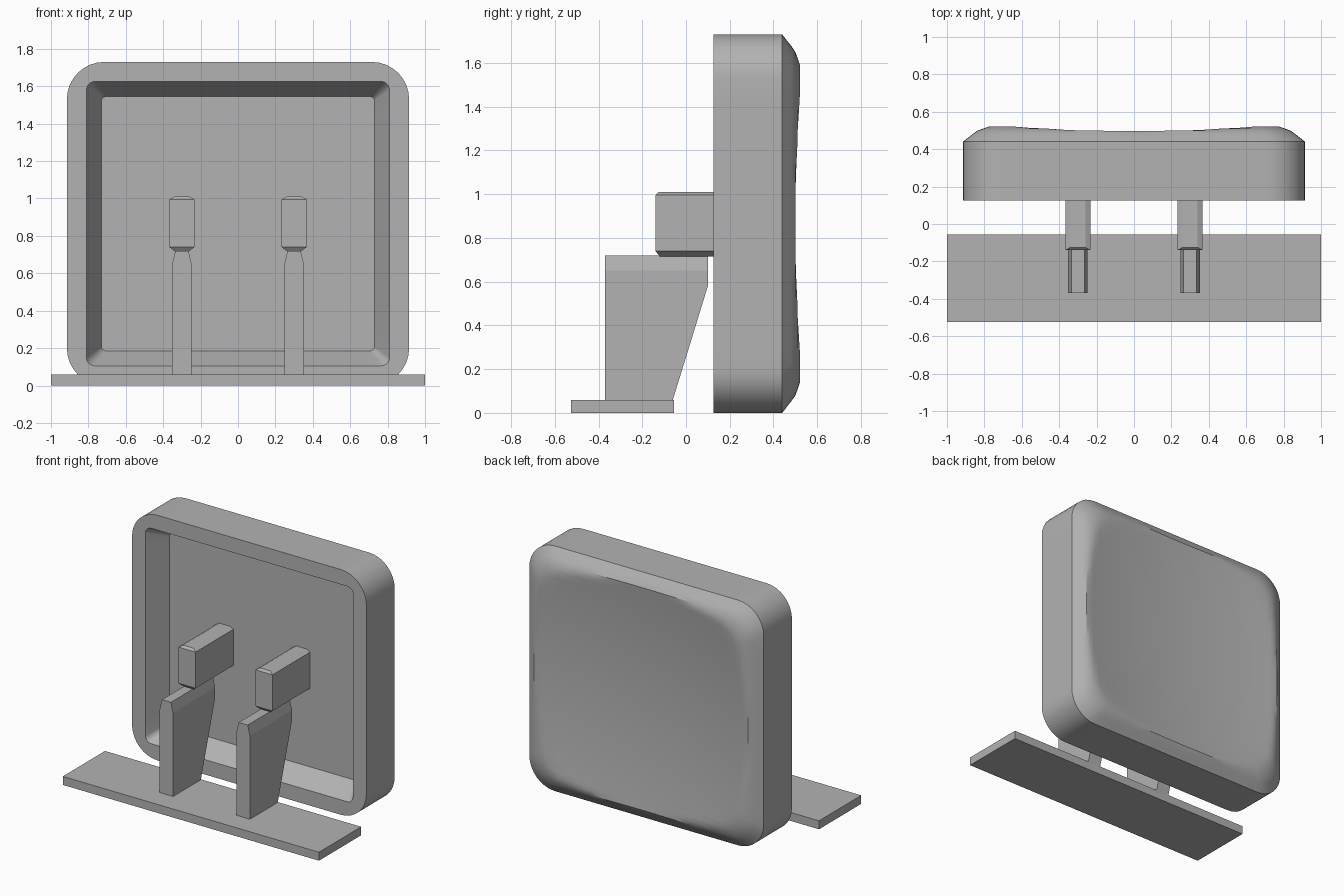
import bpy, bmesh, math

cube = bpy.data.objects.get("Cube")
if cube:
    bpy.data.objects.remove(cube, do_unlink=True)

grey = bpy.data.materials.new("light grey plastic")
grey.use_nodes = True
GREY = (0.45, 0.45, 0.45, 1)
grey.diffuse_color = GREY
grey.node_tree.nodes["Principled BSDF"].inputs["Base Color"].default_value = GREY


def loft(name, rings, smooth=False):
    """Skin closed rings of equal point count and cap both ends."""
    bm = bmesh.new()
    rows = [[bm.verts.new(p) for p in ring] for ring in rings]
    n = len(rows[0])
    for a, b in zip(rows, rows[1:]):
        for i in range(n):
            j = (i + 1) % n
            bm.faces.new((a[i], a[j], b[j], b[i]))
    bm.faces.new(rows[0][::-1])
    bm.faces.new(rows[-1])
    bmesh.ops.recalc_face_normals(bm, faces=bm.faces)
    mesh = bpy.data.meshes.new(name)
    bm.to_mesh(mesh)
    bm.free()
    mesh.materials.append(grey)
    obj = bpy.data.objects.new(name, mesh)
    bpy.context.collection.objects.link(obj)
    if smooth:
        bpy.ops.object.select_all(action='DESELECT')
        obj.select_set(True)
        bpy.context.view_layer.objects.active = obj
        bpy.ops.object.shade_smooth_by_angle(angle=math.radians(25))
    return obj


def rect(x0, x1, y0, y1, z):
    return [(x0, y0, z), (x1, y0, z), (x1, y1, z), (x0, y1, z)]


# Key cap: rounded square tray, hollow at the front, dished at the back
HALF_W, HALF_H, MID_Z, RADIUS = 0.915, 0.865, 0.865, 0.2
ARC, SIDE = 8, 14


def outline(inset, radius):
    """Rounded rectangle as (x, z) offsets, with divided straight sides."""
    w, h = HALF_W - inset - radius, HALF_H - inset - radius
    corners = []
    for k, (sx, sz) in enumerate([(1, 1), (-1, 1), (-1, -1), (1, -1)]):
        angles = [math.pi / 2 * (k + i / ARC) for i in range(ARC + 1)]
        corners.append([(sx * w + radius * math.cos(a), sz * h + radius * math.sin(a))
                        for a in angles])
    pts = []
    for k in range(4):
        (ax, az), (bx, bz) = corners[k][-1], corners[(k + 1) % 4][0]
        pts += corners[k]
        pts += [(ax + (bx - ax) * i / SIDE, az + (bz - az) * i / SIDE) for i in range(1, SIDE)]
    return pts


def flat_ring(inset, radius, y):
    return [(x, y, z + MID_Z) for x, z in outline(inset, radius)]


def dished(pts, height):
    """Ring held at a height, cut down where the spherical dish is lower."""
    return [(x, min(height, 0.447 + 0.08 * (x * x + z * z)), z + MID_Z) for x, z in pts]


rings = [flat_ring(0.185, 0.025, 0.28), flat_ring(0.105, 0.045, 0.125),
         flat_ring(0, RADIUS, 0.125), flat_ring(0, RADIUS, 0.44)]
for inset, height in [(0.03, 0.463), (0.055, 0.483), (0.08, 0.5), (0.11, 0.511),
                      (0.14, 0.521), (0.18, 0.531)]:
    rings.append(dished(outline(inset, RADIUS - inset * 0.5), height))
inner = outline(0.18, 0.11)
for i in range(1, 12):
    s = 1 - i / 12
    rings.append(dished([(x * s, z * s) for x, z in inner], 1))
loft("key_cap", rings, smooth=True)

# Base plate
loft("base_plate", [rect(-1, 1, -0.525, -0.055, z) for z in (0, 0.06)])

# Paired stems on the cap and the tapered posts below them
for side, cx in (("right", -0.3), ("left", 0.3)):
    stem = [(0.715, 0.035, 0.02), (0.74, 0.067, 0), (0.995, 0.067, 0), (1.01, 0.04, 0.015)]
    loft(side + "_stem", [rect(cx - w, cx + w, -0.14 + cut, 0.285, z) for z, w, cut in stem])
    post = [(0.06, 0.052, -0.06), (0.58, 0.052, 0.1), (0.65, 0.052, 0.1), (0.72, 0.035, 0.1)]
    loft(side + "_post", [rect(cx - w, cx + w, -0.37, back, z) for z, w, back in post])
